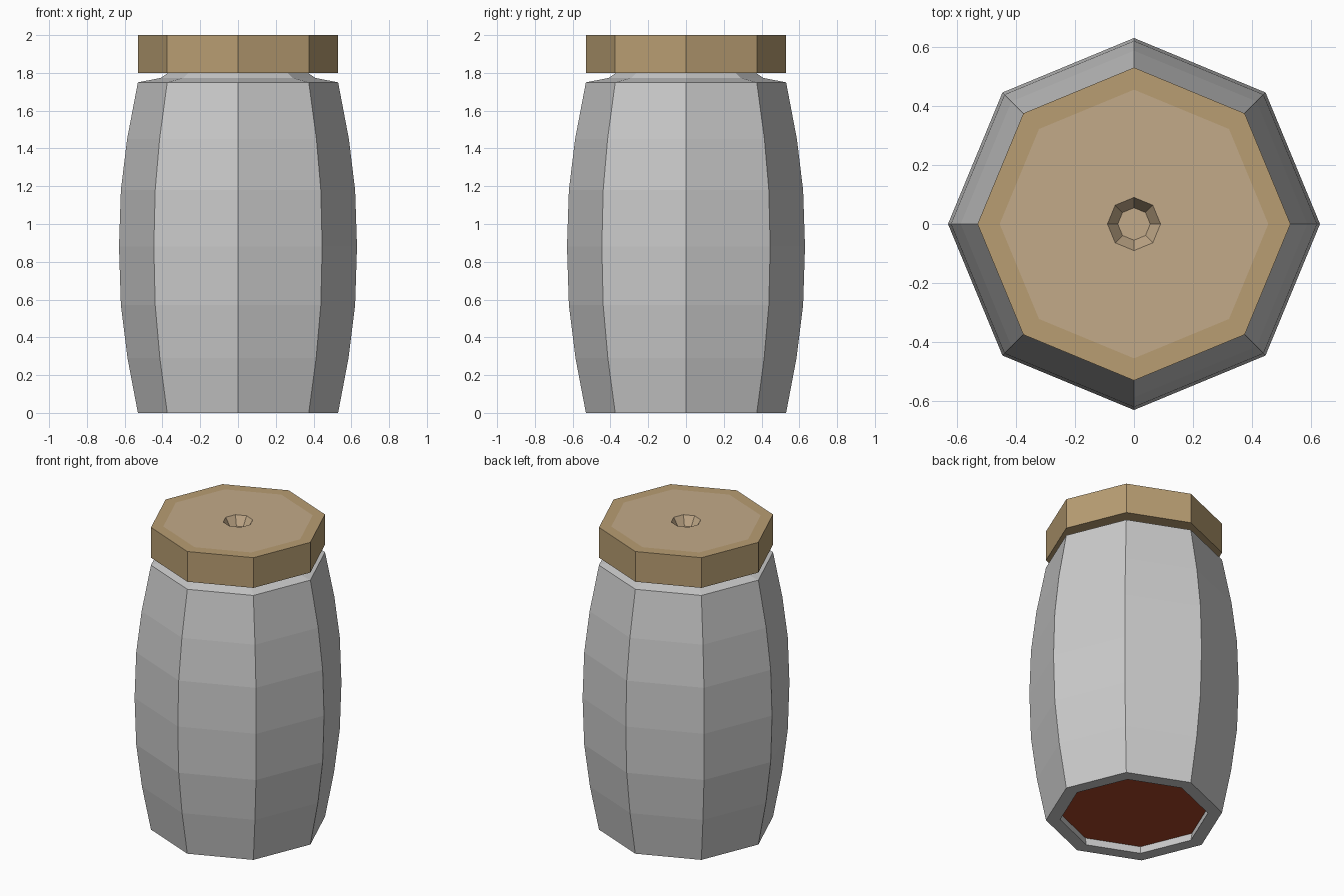
import bpy, bmesh, math

if "Cube" in bpy.data.objects:
    bpy.data.objects.remove(bpy.data.objects["Cube"])

SIDES = 8


def material(name, rgb):
    m = bpy.data.materials.new(name)
    m.diffuse_color = (*rgb, 1)
    m.use_nodes = True
    m.node_tree.nodes["Principled BSDF"].inputs["Base Color"].default_value = m.diffuse_color
    return m


def lathe(name, profile, mats=(), mat_of=None, closed=False, caps=()):
    """Revolve (radius, z) points into an octagonal shell; caps lists ring indices to fill."""
    bm = bmesh.new()
    rings = []
    for r, z in profile:
        rings.append([bm.verts.new((r * math.cos(2 * math.pi * i / SIDES),
                                    r * math.sin(2 * math.pi * i / SIDES), z))
                      for i in range(SIDES)])
    n = len(rings)
    for k in range(n if closed else n - 1):
        a, b = rings[k], rings[(k + 1) % n]
        for i in range(SIDES):
            j = (i + 1) % SIDES
            f = bm.faces.new((a[i], a[j], b[j], b[i]))
            f.material_index = mat_of(k) if mat_of else 0
    for c in caps:
        f = bm.faces.new(rings[c])
        f.material_index = mat_of(c) if mat_of else 0
    bmesh.ops.recalc_face_normals(bm, faces=bm.faces)
    mesh = bpy.data.meshes.new(name)
    bm.to_mesh(mesh)
    bm.free()
    for m in mats:
        mesh.materials.append(m)
    obj = bpy.data.objects.new(name, mesh)
    bpy.context.collection.objects.link(obj)
    return obj


wood = material("lid_wood", (0.48, 0.34, 0.17))
cork = material("lid_inlay", (0.54, 0.40, 0.25))
red = material("contents_red", (0.40, 0.06, 0.02))

# Bulging hollow jar wall with shoulder and neck
outer = [(0.53, 0.0), (0.585, 0.29), (0.62, 0.57), (0.63, 0.88),
         (0.62, 1.18), (0.587, 1.45), (0.53, 1.75)]
shoulder = [(0.41, 1.773), (0.37, 1.80), (0.37, 1.84)]
inner = [(0.30, 1.84), (0.30, 1.76)] + [(r - 0.085, z) for r, z in reversed(outer[:-1])]
lathe("jar_body", outer + shoulder + inner, closed=True)

# Dark filling seen through the open base
filling = [(0.452, 0.05)] + [(r - 0.087, z) for r, z in outer[1:-1]] + [(0.36, 1.68)]
lathe("jar_contents", filling, [red], caps=(0, len(filling) - 1))

# Lid with flush inlay and small tapered recess in the centre
lid = [(0.30, 1.80), (0.53, 1.80), (0.53, 2.0), (0.455, 2.0), (0.09, 2.0), (0.055, 1.94)]
lathe("lid", lid, [wood, cork], mat_of=lambda k: 1 if k >= 3 else 0, caps=(0, len(lid) - 1))
